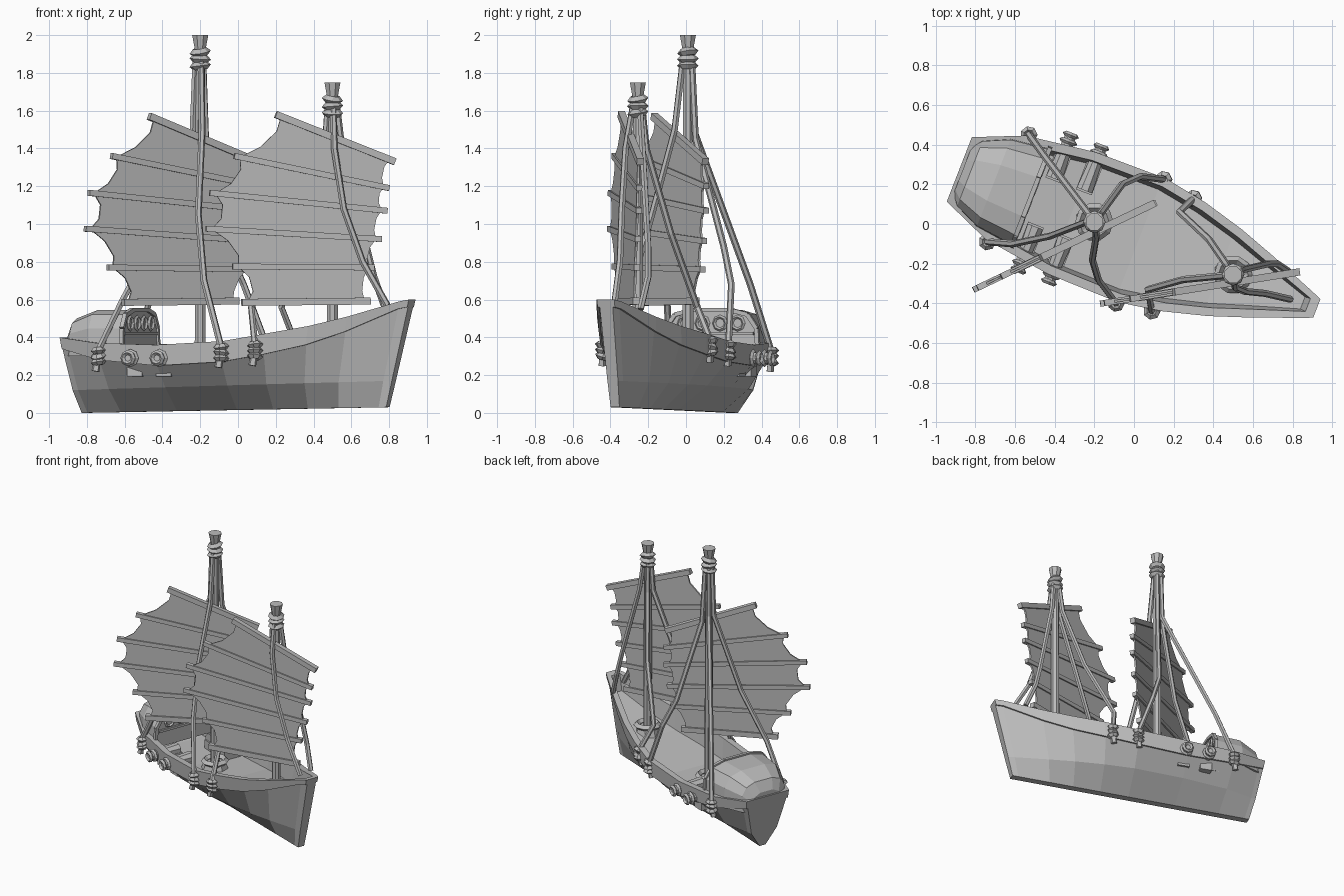
import bpy, bmesh, math, random
from math import sin, cos, pi
from mathutils import Vector, Matrix

random.seed(4)
cube = bpy.data.objects.get("Cube")
if cube:
    bpy.data.objects.remove(cube)

grey = bpy.data.materials.new("plain grey")
grey.use_nodes = True
GREY = (0.5, 0.5, 0.5, 1)
grey.diffuse_color = GREY
grey.node_tree.nodes["Principled BSDF"].inputs["Base Color"].default_value = GREY

# Ship frame: local x runs to the bow, local y to the port side
SHIP = Matrix.Translation((0.02, -0.075, 0)) @ Matrix.Rotation(math.radians(-21.25), 4, 'Z')
WORLD = Matrix.Identity(4)


def finish(name, bm, frame=WORLD):
    bmesh.ops.recalc_face_normals(bm, faces=bm.faces)
    mesh = bpy.data.meshes.new(name)
    bm.to_mesh(mesh)
    bm.free()
    mesh.materials.append(grey)
    ob = bpy.data.objects.new(name, mesh)
    ob.matrix_world = frame
    bpy.context.collection.objects.link(ob)
    return ob


def loft(name, rings, frame=WORLD):
    bm = bmesh.new()
    loops = [[bm.verts.new(p) for p in ring] for ring in rings]
    n = len(rings[0])
    for a, b in zip(loops, loops[1:]):
        for i in range(n):
            bm.faces.new((a[i], a[(i + 1) % n], b[(i + 1) % n], b[i]))
    caps = [bm.faces.new(loops[0]), bm.faces.new(loops[-1])]
    bmesh.ops.triangulate(bm, faces=caps)
    bmesh.ops.remove_doubles(bm, verts=bm.verts, dist=0.0005)
    return finish(name, bm, frame)


def beam(name, p, q, r, r2=None, sides=6, frame=WORLD):
    p, q = Vector(p), Vector(q)
    d = q - p
    turn = d.to_track_quat('Z', 'Y').to_matrix().to_4x4()
    spin = Matrix.Rotation(pi / sides, 4, 'Z')
    bm = bmesh.new()
    bmesh.ops.create_cone(bm, cap_ends=True, segments=sides, radius1=r, radius2=r if r2 is None else r2,
                          depth=d.length, matrix=Matrix.Translation((p + q) / 2) @ turn @ spin)
    return finish(name, bm, frame)


def rope(name, points, r=0.018):
    curve = bpy.data.curves.new(name, 'CURVE')
    curve.dimensions = '3D'
    curve.bevel_depth, curve.bevel_resolution = r, 1
    curve.use_fill_caps = True
    spline = curve.splines.new('POLY')
    spline.points.add(len(points) - 1)
    for pt, co in zip(spline.points, points):
        pt.co = (*co, 1)
    temp = bpy.data.objects.new(name, curve)
    bm = bmesh.new()
    bpy.context.collection.objects.link(temp)
    bm.from_mesh(temp.evaluated_get(bpy.context.evaluated_depsgraph_get()).to_mesh())
    bpy.data.objects.remove(temp)
    for f in bm.faces:
        f.smooth = False
    finish(name, bm)


def ring(name, centre, major, minor, tilt=0.0, sides=8, frame=WORLD, axis='Z'):
    base = Matrix.Rotation(pi / 2, 4, 'X' if axis == 'Y' else 'Y') if axis != 'Z' else Matrix.Identity(4)
    lean = Matrix.Rotation(random.uniform(-tilt, tilt), 4, 'X') @ Matrix.Rotation(random.uniform(-tilt, tilt), 4, 'Y')
    place = Matrix.Translation(centre) @ lean @ base
    bm = bmesh.new()
    rows = [[bm.verts.new(place @ Vector(((major + minor * cos(b)) * cos(a), (major + minor * cos(b)) * sin(a),
                                          minor * sin(b))))
             for b in (0, pi / 2, pi, 3 * pi / 2)] for a in (2 * pi * i / sides for i in range(sides))]
    for i in range(sides):
        a, c = rows[i], rows[(i + 1) % sides]
        for j in range(4):
            bm.faces.new((a[j], a[(j + 1) % 4], c[(j + 1) % 4], c[j]))
    return finish(name, bm, frame)


# Hull: position along the ship, half width, rail height, band depth, deck depth
stations = [(-.967, .175, .40, .06, 0), (-.93, .19, .395, .065, 0), (-.93, .19, .395, .065, .14),
            (-.717, .28, .37, .09, .15), (-.36, .33, .36, .11, .15), (.02, .335, .38, .11, .15),
            (.25, .295, .42, .11, .15), (.47, .235, .46, .1, .15), (.665, .167, .51, .08, .14),
            (.92, .07, .59, .04, .12), (.92, .07, .59, .04, 0), (.968, .05, .60, .04, 0)]


def section(u, w, rail, band, deck):
    t = (u + .967) / 1.935
    keel_u, keel_z = -.9 + 1.73 * t, .03 * t
    inner = max(w - .045, w * .5)
    side = [(inner * (.93 if deck else 1), rail - deck), (inner, rail), (w, rail), (w * .98, rail - band),
            (w * .98 - .012, rail - band), (w * .6, .12 + .05 * t), (.025, keel_z)]
    place = lambda v, z: (keel_u + (u - keel_u) * (z - keel_z) / (rail - keel_z), v, z)
    return [place(v, z) for v, z in side] + [place(-v, z) for v, z in reversed(side)]


loft("hull", [section(*s) for s in stations], SHIP)

# Rounded stern cabin with a decorated front wall
cabin = []
for u, w, top in ((-.95, .13, .43), (-.91, .18, .5), (-.78, .24, .545), (-.58, .265, .545)):
    half = [(w, .3), (w * .97, .3 + (top - .3) * .6), (w * .78, top - .025), (w * .4, top)]
    cabin.append([(u, v, z) for v, z in half] + [(u, -v, z) for v, z in reversed(half)])
loft("cabin", cabin, SHIP)
front = cabin[-1]
for i, (a, b) in enumerate(zip(front, front[1:])):
    beam("cabin_arch", a, b, .016, sides=4, frame=SHIP)
for i in range(4):
    ring("cabin_carving", (-.575, -.15 + .1 * i, .475), .034, .01, sides=8, frame=SHIP, axis='X')
beam("cabin_lintel", (-.575, -.24, .42), (-.575, .24, .42), .012, sides=4, frame=SHIP)

# Cannons
for side in (-1, 1):
    for u in (-.505, -.34):
        beam("cannon", (u, side * .13, .29), (u, side * .365, .29), .045, .03, 8, SHIP)
        ring("cannon_muzzle", (u, side * .365, .29), .03, .013, frame=SHIP, axis='Y')
        ring("cannon_port", (u, side * .33, .29), .036, .012, frame=SHIP, axis='Y')
        beam("cannon_carriage", (u, side * .12, .235), (u, side * .27, .235), .06, sides=4, frame=SHIP)

# Masts with flared heads and rope lashings
for name, x, y, top in (("main", -.2, .01, 2.0), ("fore", .5, -.255, 1.75)):
    foot = .2 if name == "main" else .3
    beam(name + "_mast", (x, y, foot), (x, y, top - .08), .032, .026, 8)
    beam(name + "_mast_head", (x, y, top - .1), (x, y, top), .026, .046, 8)
    for i in range(3):
        ring(name + "_lashing", (x, y, top - .09 - .036 * i), .036, .021, .2)
    beam(name + "_mast_collar", (x, y, foot), (x, y, foot + .06), .1, .08, 8)
    ring(name + "_rope_coil", (x, y, foot + .07), .075, .022, .05, 10)

# Battened sails: each row gives left x, left z, right x, right z
main_rows = [(-.47, 1.57, .1, 1.33), (-.67, 1.36, .11, 1.2), (-.79, 1.165, .11, 1.07),
             (-.81, .975, .09, .91), (-.69, .77, .07, .76), (-.61, .585, 0, .592)]
fore_rows = [(.2, 1.58, .83, 1.33), (-.02, 1.36, .80, 1.19), (-.15, 1.165, .79, 1.07),
             (-.17, .975, .76, .92), (-.03, .775, .72, .77), (.02, .585, .70, .592)]


def sail(name, rows, slope, offset):
    at = lambda x, z, dy=0: Vector((x, slope * x + offset + dy, z))
    edges = []
    for i, (xa, za, xb, zb) in enumerate(rows):
        a, b = at(xa, za), at(xb, zb)
        beam(name + "_batten", a, b, .026 if i in (0, 5) else .022, sides=4)
        d = (b - a).normalized() * .03
        edges.append((a + d, b - d))
    # Scalloped edges between the battens
    lines = []
    for (a, b), (c, d) in zip(edges, edges[1:]):
        lines.append((a, b))
        for t in (.3, .7):
            p, q = a.lerp(c, t), b.lerp(d, t)
            along = (q - p).normalized()
            lines.append((p + along * .045, q - along * .02))
    lines.append(edges[-1])
    bm = bmesh.new()
    verts = [[bm.verts.new(a.lerp(b, t)) for t in (0, .33, .67, 1)] for a, b in lines]
    for top, low in zip(verts, verts[1:]):
        for i in range(3):
            bm.faces.new((top[i], top[i + 1], low[i + 1], low[i]))
    cloth = finish(name + "_cloth", bm)
    mod = cloth.modifiers.new("thickness", 'SOLIDIFY')
    mod.thickness, mod.offset = .012, 0


sail("main_sail", main_rows, .478, .055)
sail("fore_sail", fore_rows, .16, -.375)

# Stays from the mast heads to the rail, ending in knots
stays = [("main_stay", (-.2, .01, 1.88), [
            [(-.22, .04, 1.5), (-.45, .34, .68), (-.53, .45, .33)],
            [(-.17, .05, 1.45), (-.06, .2, .88), (.03, .24, .68), (.15, .225, .36)],
            [(-.24, .01, 1.5), (-.42, -.06, .95), (-.61, -.1, .6), (-.74, -.09, .33)],
            [(-.19, -.06, 1.5), (-.21, -.18, 1.05), (-.18, -.28, .7), (-.09, -.4, .35)]]),
         ("fore_stay", (.5, -.255, 1.63), [
            [(.47, -.21, 1.4), (.38, -.08, .95), (.23, .06, .56), (.3, .13, .38)],
            [(.46, -.26, 1.4), (.25, -.28, .9), (.07, -.33, .56), (.09, -.44, .36)],
            [(.51, -.32, 1.4), (.56, -.34, 1.08), (.66, -.35, .8), (.79, -.38, .57)],
            [(.55, -.23, 1.4), (.68, -.2, .88), (.72, -.2, .72), (.78, -.24, .55)]])]
for name, head, paths in stays:
    for path in paths:
        start = Vector(head)
        lead = (Vector(path[0]) - start)
        lead.z = 0
        if lead.length > 0:
            start += lead.normalized() * .025
        rope(name, [start] + path)
        x, y, z = path[-1]
        if z > .5:
            continue
        for i in range(3):
            ring("rail_knot", (x, y, z - .03 * i), .026, .018, .3, 7)
        beam("rope_tail", (x, y, z - .03), (x - .015, y - .005, z - .11), .017, .022, 5)
